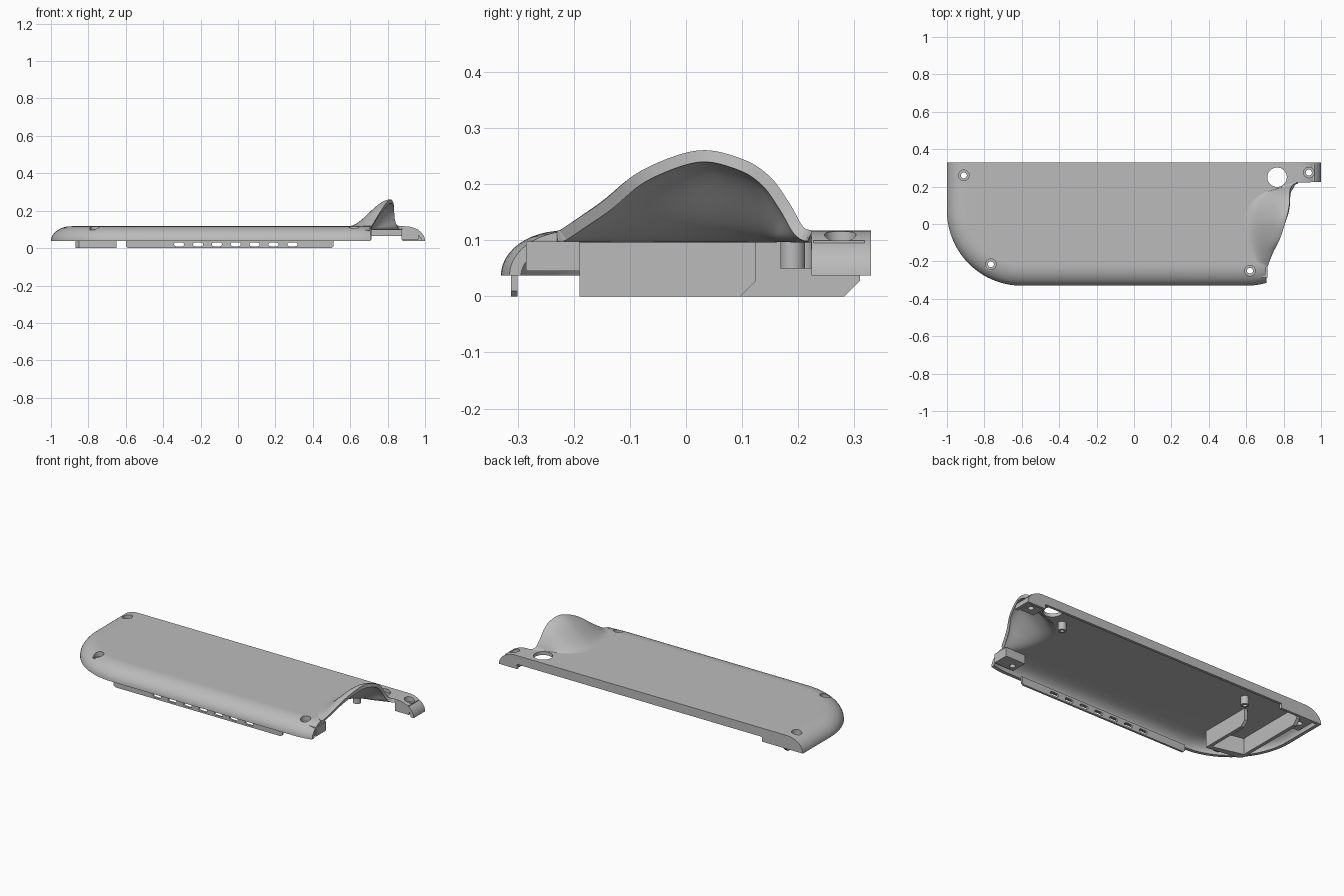
import bpy, bmesh
from math import sin, cos, pi
from mathutils import Vector

if "Cube" in bpy.data.objects:
    bpy.data.objects.remove(bpy.data.objects["Cube"])

grey = bpy.data.materials.new("plain grey")
grey.use_nodes = True
GREY = (0.5, 0.5, 0.5, 1)
grey.diffuse_color = GREY
grey.node_tree.nodes["Principled BSDF"].inputs["Base Color"].default_value = GREY


def finish(name, bm, fix=True):
    if fix:
        bmesh.ops.recalc_face_normals(bm, faces=bm.faces)
    me = bpy.data.meshes.new(name)
    bm.to_mesh(me)
    bm.free()
    ob = bpy.data.objects.new(name, me)
    bpy.context.collection.objects.link(ob)
    me.materials.append(grey)
    return ob


def activate(ob):
    bpy.ops.object.select_all(action='DESELECT')
    ob.select_set(True)
    bpy.context.view_layer.objects.active = ob


def smooth(ob, angle=0.6):
    activate(ob)
    bpy.ops.object.shade_smooth_by_angle(angle=angle)


def prism(name, pts, vec):
    """Extrude a closed polygon along a vector."""
    bm = bmesh.new()
    face = bm.faces.new([bm.verts.new(p) for p in pts])
    ext = bmesh.ops.extrude_face_region(bm, geom=[face])
    moved = [g for g in ext['geom'] if isinstance(g, bmesh.types.BMVert)]
    bmesh.ops.translate(bm, verts=moved, vec=vec)
    return finish(name, bm)


def box(name, x0, x1, y0, y1, z0, z1):
    return prism(name, [(x0, y0, z0), (x1, y0, z0), (x1, y1, z0), (x0, y1, z0)], (0, 0, z1 - z0))


def cylinder(name, x, y, r, z0, z1, n=32):
    pts = [(x + r * cos(2 * pi * i / n), y + r * sin(2 * pi * i / n), z0) for i in range(n)]
    return prism(name, pts, (0, 0, z1 - z0))


def cut(ob, cutters):
    for c in cutters:
        mod = ob.modifiers.new("cut", 'BOOLEAN')
        mod.operation, mod.solver, mod.object = 'DIFFERENCE', 'EXACT', c
        activate(ob)
        bpy.ops.object.modifier_apply(modifier=mod.name)
        bpy.data.objects.remove(c)


def spline(pts, n=6):
    """Smooth curve through points."""
    p = [Vector(q) for q in pts]
    p = [2 * p[0] - p[1]] + p + [2 * p[-1] - p[-2]]
    out = []
    for i in range(1, len(p) - 2):
        a, b, c, d = p[i - 1:i + 3]
        for k in range(n):
            t = k / n
            out.append(0.5 * (2 * b + (c - a) * t + (2 * a - 5 * b + 4 * c - d) * t ** 2
                              + (3 * b - a - 3 * c + d) * t ** 3))
    return out + [p[-2]]


# Hood: lofted from a curved foot on the plate up to its arched open rim
TOP, BOTTOM, WALL = 0.117, 0.037, 0.02
rim = spline([(.715, -.225, TOP), (.745, -.15, .168), (.78, -.08, .224), (.812, .02, .26),
              (.83, .1, .245), (.832, .15, .213), (.835, .185, .165), (.848, .208, .125),
              (.875, .225, TOP)])
foot = spline([(.705, -.23, TOP), (.645, -.19, TOP), (.605, -.1, TOP), (.59, 0, TOP),
               (.605, .08, TOP), (.64, .13, TOP), (.69, .165, TOP), (.77, .19, TOP),
               (.845, .222, TOP)])


def hood_point(f, r, s):
    p = f.lerp(r, s)
    p.z = TOP + (r.z - TOP) * s * s * (3 - 2 * s)
    return p


bm = bmesh.new()
STEPS = 16
rows = [[bm.verts.new(hood_point(f, r, i / STEPS)) for i in range(STEPS + 1)]
        for f, r in zip(foot, rim)]
for a, b in zip(rows, rows[1:]):
    for i in range(STEPS):
        bm.faces.new((a[i], a[i + 1], b[i + 1], b[i]))
bm.normal_update()
if sum(f.normal.z for f in bm.faces) < 0:
    bmesh.ops.reverse_faces(bm, faces=bm.faces)
hood = finish("hood", bm, fix=False)
mod = hood.modifiers.new("thickness", 'SOLIDIFY')
mod.thickness, mod.offset = 0.021, -1
activate(hood)
bpy.ops.object.modifier_apply(modifier=mod.name)
smooth(hood, 0.8)


# Shell: rounded front and ends, straight back, hollow below
def contour(inset, back, z):
    r = 0.4 - inset
    pts = [(-1 + inset, back, z)]
    for cx, start in ((-.6, pi), (.6, 1.5 * pi)):
        pts += [(cx + r * cos(start + i * pi / 40), .07 + r * sin(start + i * pi / 40), z)
                for i in range(21)]
    return pts + [(1 - inset, back, z)]


bm = bmesh.new()
N = 12
angles = [i * pi / 2 / N for i in range(N + 1)]
inner = [contour(WALL + .1 * (1 - cos(a)), .315, BOTTOM + (.08 - WALL) * sin(a)) for a in angles]
outer = [contour(.11 * (1 - cos(a)), .33, BOTTOM + .08 * sin(a)) for a in angles]
outer.append(contour(.115, .33, TOP))
loops = [[bm.verts.new(p) for p in loop] for loop in inner[::-1] + outer]
for a, b in zip(loops, loops[1:]):
    for i in range(len(a)):
        j = (i + 1) % len(a)
        bm.faces.new((a[i], a[j], b[j], b[i]))
bm.faces.new(loops[0])
bm.faces.new(loops[-1])
shell = finish("shell", bm)

# Right-hand cutout following the hood, and the raised lower edge at the back
edge = [hood_point(f, r, 0.04) for f, r in zip(foot, rim)]
plan = [(p.x, p.y, -.1) for p in edge] + [(1.1, .225, -.1), (1.1, -.5, -.1), (.715, -.5, -.1)]
cut(shell, [prism("cutout", plan, (0, 0, .5)),
            box("back_notch", -.73, .88, .3, .4, 0, .065),
            cylinder("large_hole", .765, .25, .052, 0, .3, 48)])

# Screw seats: solid posts and blocks below, counterbored from above
screws = [(-.91, .26), (-.765, -.215), (.62, -.25), (.935, .275)]


def drill(ob, x, y):
    cut(ob, [cylinder("bore", x, y, .016, -.1, .3),
             cylinder("counterbore", x, y, .028, .085, .3)])


for x, y in screws:
    drill(shell, x, y)
smooth(shell)
seats = [cylinder("screw_post", -.765, -.215, .035, .045, .1),
         box("front_corner_block", .585, .713, -.285, -.19, .045, .098),
         box("tab_block", .875, .965, .227, .318, .045, .1),
         box("back_corner_block", -.955, -.87, .2, .318, .04, .1)]
for ob, (x, y) in zip(seats, (screws[1], screws[2], screws[3], screws[0])):
    drill(ob, x, y)
    smooth(ob)

# Hollow mounting bosses under the plate
for x, y in ((.65, .19), (-.58, .21)):
    boss = cylinder("mounting_boss", x, y, .022, .05, .1)
    cut(boss, [cylinder("pilot", x, y, .011, 0, .09)])
    smooth(boss)

# Slotted front lip
lip = prism("front_lip", [(-.6, -.312, .01), (-.59, -.312, 0), (.5, -.312, 0), (.51, -.312, .01),
                          (.51, -.312, .045), (-.6, -.312, .045)], (0, .012, 0))
for k in range(7):
    x = -.315 + .101 * k
    slot = [(x + sx * .017 + .01 * cos(t), -.35, .02 + .01 * sin(t))
            for sx, start in ((1, -pi / 2), (-1, pi / 2))
            for t in [start + i * pi / 8 for i in range(9)]]
    cut(lip, [prism("slot", slot, (0, .1, 0))])


# Compartment walls under the left-hand end, with chamfered back corners
def chamfered_wall(name, x, y0, y1):
    prism(name, [(x, y0, 0), (x, y1 - .028, 0), (x, y1, .028), (x, y1, .1), (x, y0, .1)],
          (.02, 0, 0))


chamfered_wall("outer_compartment_wall", -.87, -.14, .31)
chamfered_wall("inner_compartment_wall", -.67, -.19, .125)
prism("front_compartment_wall", [(-.87, -.14, 0), (-.85, -.165, 0), (-.67, -.19, 0),
                                 (-.65, -.19, 0), (-.65, -.17, 0), (-.85, -.12, 0)], (0, 0, .1))
